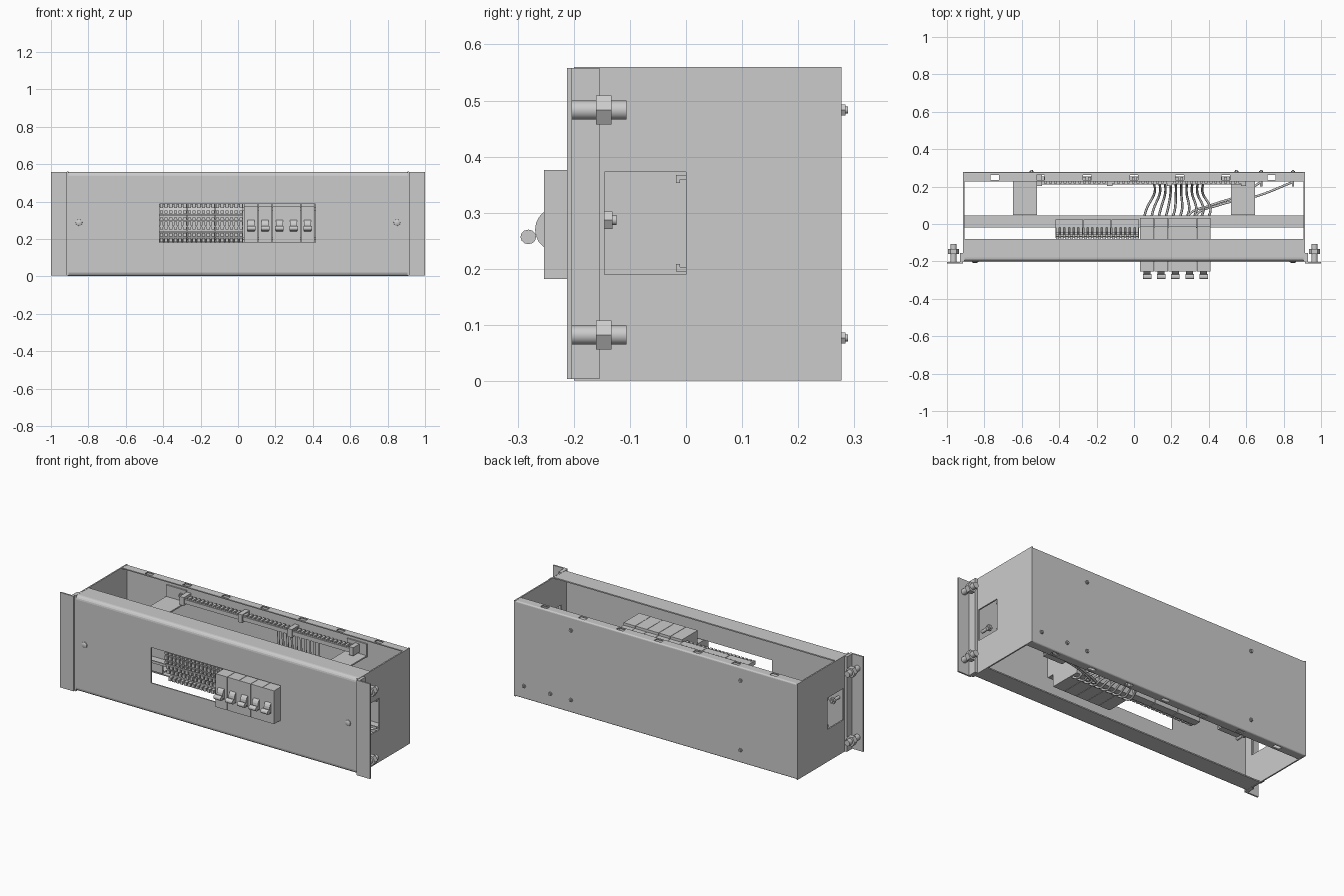
import bpy, bmesh, math
from mathutils import Vector

if "Cube" in bpy.data.objects:
    bpy.data.objects.remove(bpy.data.objects["Cube"])


def finish(name, bm, smooth=False):
    bmesh.ops.recalc_face_normals(bm, faces=bm.faces)
    me = bpy.data.meshes.new(name)
    bm.to_mesh(me)
    bm.free()
    ob = bpy.data.objects.new(name, me)
    bpy.context.collection.objects.link(ob)
    if smooth:
        bpy.ops.object.select_all(action='DESELECT')
        ob.select_set(True)
        bpy.context.view_layer.objects.active = ob
        bpy.ops.object.shade_smooth_by_angle(angle=math.radians(35))
    return ob


def boxes(name, items):
    """One object from boxes given as (x0, x1, y0, y1, z0, z1)."""
    bm = bmesh.new()
    for x0, x1, y0, y1, z0, z1 in items:
        vs = bmesh.ops.create_cube(bm, size=1)['verts']
        for v in vs:
            v.co = Vector((x0 + (v.co.x + .5) * (x1 - x0),
                           y0 + (v.co.y + .5) * (y1 - y0),
                           z0 + (v.co.z + .5) * (z1 - z0)))
    return finish(name, bm)


def prisms(name, profile, spans):
    """Closed (y, z) profile extruded over each x span."""
    bm = bmesh.new()
    for x0, x1 in spans:
        a = [bm.verts.new((x0, y, z)) for y, z in profile]
        b = [bm.verts.new((x1, y, z)) for y, z in profile]
        bm.faces.new(a)
        bm.faces.new(b[::-1])
        n = len(a)
        for i in range(n):
            bm.faces.new((a[i], b[i], b[(i + 1) % n], a[(i + 1) % n]))
    return finish(name, bm)


def lathe(name, parts, x, z):
    """Solids turned about a y axis; parts are (sides, [(radius, y), ...])."""
    bm = bmesh.new()
    for n, prof in parts:
        rings = [[bm.verts.new((x + r * math.cos(2 * math.pi * i / n), y,
                                z + r * math.sin(2 * math.pi * i / n)))
                  for i in range(n)] for r, y in prof]
        bm.faces.new(rings[0])
        bm.faces.new(rings[-1][::-1])
        for p, q in zip(rings, rings[1:]):
            for i in range(n):
                bm.faces.new((p[i], p[(i + 1) % n], q[(i + 1) % n], q[i]))
    return finish(name, bm, True)


def cut(ob, items):
    """Subtract boxes and bake the result."""
    cutter = boxes("cutter", items)
    cutter.hide_render = True
    m = ob.modifiers.new("cut", 'BOOLEAN')
    m.operation, m.solver, m.object = 'DIFFERENCE', 'EXACT', cutter
    ev = ob.evaluated_get(bpy.context.evaluated_depsgraph_get())
    ob.data = bpy.data.meshes.new_from_object(ev)
    ob.modifiers.clear()
    bpy.data.objects.remove(cutter)


def channel(y_face, y_lip, r, t, z0=.002, z1=.559):
    """C-shaped sheet profile with rounded folds, as a closed loop."""
    s = 1 if y_lip > y_face else -1

    def side(d):
        rr, pts = max(r - d, .001), []
        for zc, a0 in ((z0 + r, -90), (z1 - r, 180)):
            for k in range(5):
                a = math.radians(270 - 22.5 * k if a0 == -90 else 180 - 22.5 * k)
                pts.append((y_face + s * (r + rr * math.cos(a)), zc + rr * math.sin(a)))
        return [(y_lip, z0 + d)] + pts + [(y_lip, z1 - d)]
    return side(0) + side(t)[::-1]


# Folded front panel with device window
front = prisms("front_panel", channel(-.2, -.08, .022, .007), [(-.908, .908)])
cut(front, [(-.42, .415, -.25, -.15, .18, .387)])

# Folded back panel with slotted flanges
back = prisms("back_panel", channel(.277, .226, .008, .006), [(-.908, .908)])
cut(back, [(c - .022, c + .022, .236, .262, -.05, .6)
           for c in (-.745, -.5, -.25, 0, .245, .49, .735)])

head = [(.012, -.242), (.021, -.239), (.027, -.231), (.0295, -.22), (.03, -.211)]
for s, side in ((-1, "left"), (1, "right")):
    # Side plate with access window
    lo, hi = sorted((s * .906, s * .914))
    plate = boxes(side + "_side_plate", [(lo, hi, -.2, .277, .001, .56)])
    cut(plate, [(lo - .02, hi + .02, -.145, 0, .19, .373)])
    # L-shaped rack ear
    a, b, c = s * .914, s * 1.0, s * .93
    boxes(side + "_rack_ear", [(min(a, b), max(a, b), -.212, -.203, .004, .558),
                               (min(a, c), max(a, c), -.203, -.154, .004, .558)])
    # Rack screws with cross recess, and hex nuts
    for z in (.082, .483):
        x = s * .965
        scr = lathe(side + "_rack_screw", [(24, head)], x, z)
        cut(scr, [(x - .02, x + .02, -.26, -.231, z - .003, z + .003),
                  (x - .003, x + .003, -.26, -.231, z - .02, z + .02)])
        lathe(side + "_rack_bolt", [(20, [(.017, -.212), (.017, -.106)]),
                                    (6, [(.03, -.16), (.03, -.133)])], x, z)
    # Panel fixing screw
    lathe(side + "_panel_screw", [(20, [(.01, -.208), (.017, -.204), (.018, -.198)]),
                                  (12, [(.009, -.2), (.009, -.124)]),
                                  (6, [(.018, -.145), (.018, -.131)])], s * .85, .287)
    # Hat bracket holding the rail
    xc = s * .583
    prof = [(.27, .045), (.27, .12), (.055, .12), (.055, .44), (.27, .44), (.27, .515),
            (.262, .515), (.262, .448), (.047, .448), (.047, .112), (.262, .112), (.262, .045)]
    prisms(side + "_rail_bracket", prof, [(xc - .064, xc + .064)])


# Fasteners through the back panel
def back_bolt(name, x, z, y_in):
    lathe(name, [(12, [(.006, y_in), (.006, .289)]),
                 (6, [(.011, .276), (.011, .284)]),
                 (6, [(.012, .25), (.012, .26)])], x, z)


for x in (-.547, .547):
    for z in (.077, .483):
        back_bolt("bracket_bolt", x, z, .24)
for x in (.68, .85):
    back_bolt("earth_stud", x, .077, .2)

# Mounting rail, a channel open to the front with turned lips
prisms("mounting_rail", [(-.018, .195), (-.018, .209), (-.011, .209), (-.011, .203),
                         (.038, .203), (.038, .359), (-.011, .359), (-.011, .353),
                         (-.018, .353), (-.018, .367), (.046, .367), (.046, .195)],
       [(-.906, .906)])

# Terminal blocks: stepped bodies, toothed rows and bridge strips
step = [(.025, .13), (-.02, .13), (-.02, .185), (-.04, .2), (-.055, .23), (-.055, .335),
        (-.04, .37), (-.02, .385), (-.02, .445), (.025, .445)]
prisms("terminal_bodies", step, [(-.42 + .15 * i, -.273 + .15 * i) for i in range(3)])
teeth, rows = [], ((.183, .204, -.06), (.214, .232, -.068), (.25, .263, -.08),
                   (.272, .294, -.08), (.303, .316, -.08), (.335, .353, -.068),
                   (.365, .386, -.06))
for i in range(18):
    x = -.418 + .025 * i
    teeth += [(x, x + .017, y, -.02, z0, z1) for z0, z1, y in rows]
    teeth += [(x, x + .017, -.045, -.01, z, z + .02) for z in (.135, .42)]
boxes("terminal_clamps", teeth)
boxes("terminal_bridges", [(-.42, .028, y - .004, -.05, z - .004, z + .004)
                           for z, y in ((.238, -.066), (.268, -.07), (.299, -.07), (.329, -.066))])

# Circuit breakers with pivoting toggles
outline = [(.033, .11), (-.155, .11), (-.155, .182), (-.253, .182), (-.253, .376),
           (-.155, .376), (-.155, .455), (-.01, .455), (-.01, .44), (.033, .44)]
W = .0757
spans = [(.033 + W * i, .033 + W * (i + 1) - .002) for i in range(5)]
prisms("breakers", outline, spans)
hub = [(-.235 - .034 * math.sin(math.pi * k / 10), .27 + .037 * math.cos(math.pi * k / 10))
       for k in range(11)]
prisms("toggle_hubs", hub, [(a + .018, b - .018) for a, b in spans])
knob = [(-.281 + .014 * math.cos(math.pi * k / 6), .257 + .013 * math.sin(math.pi * k / 6))
        for k in range(12)]
prisms("toggle_knobs", knob, [(a + .014, b - .014) for a, b in spans])

# Earth bar with holders and clamp screws
bar = [(-.52, .6, .212, .255, .466, .49)]
bar += [(x - .014, x + .014, .204, .271, .456, .504) for x in (-.506, -.13, .19, .586)]
bar += [(-.48 + .026 * i, -.465 + .026 * i, .216, .25, .49, .499) for i in range(41)]
boxes("earth_bar", bar)


# Wires from the breaker undersides to the earth bar and studs
def wire(name, pts):
    cu = bpy.data.curves.new(name, 'CURVE')
    cu.dimensions = '3D'
    cu.bevel_depth, cu.bevel_resolution, cu.resolution_u = .0065, 1, 6
    cu.use_fill_caps = True
    sp = cu.splines.new('BEZIER')
    sp.bezier_points.add(len(pts) - 1)
    for p, co in zip(sp.bezier_points, pts):
        p.co = co
        p.handle_left_type = p.handle_right_type = 'AUTO'
    bpy.context.collection.objects.link(bpy.data.objects.new(name, cu))


for i in range(10):
    x0, x1 = .055 + .038 * i, .108 + .029 * i
    wire("breaker_wire", [(x0, -.04, .13), (x0, .03, .085), (x0 + .012, .08, .085),
                          (x1, .16, .11), (x1, .212, .2), (x1, .218, .47)])
for x0, x1 in ((.29, .68), (.33, .85)):
    wire("earth_wire", [(x0, -.02, .13), (x0, .045, .09), (x0 + .12, .1, .085),
                        ((x0 + x1) / 2 + .07, .15, .08), (x1, .225, .077)])
